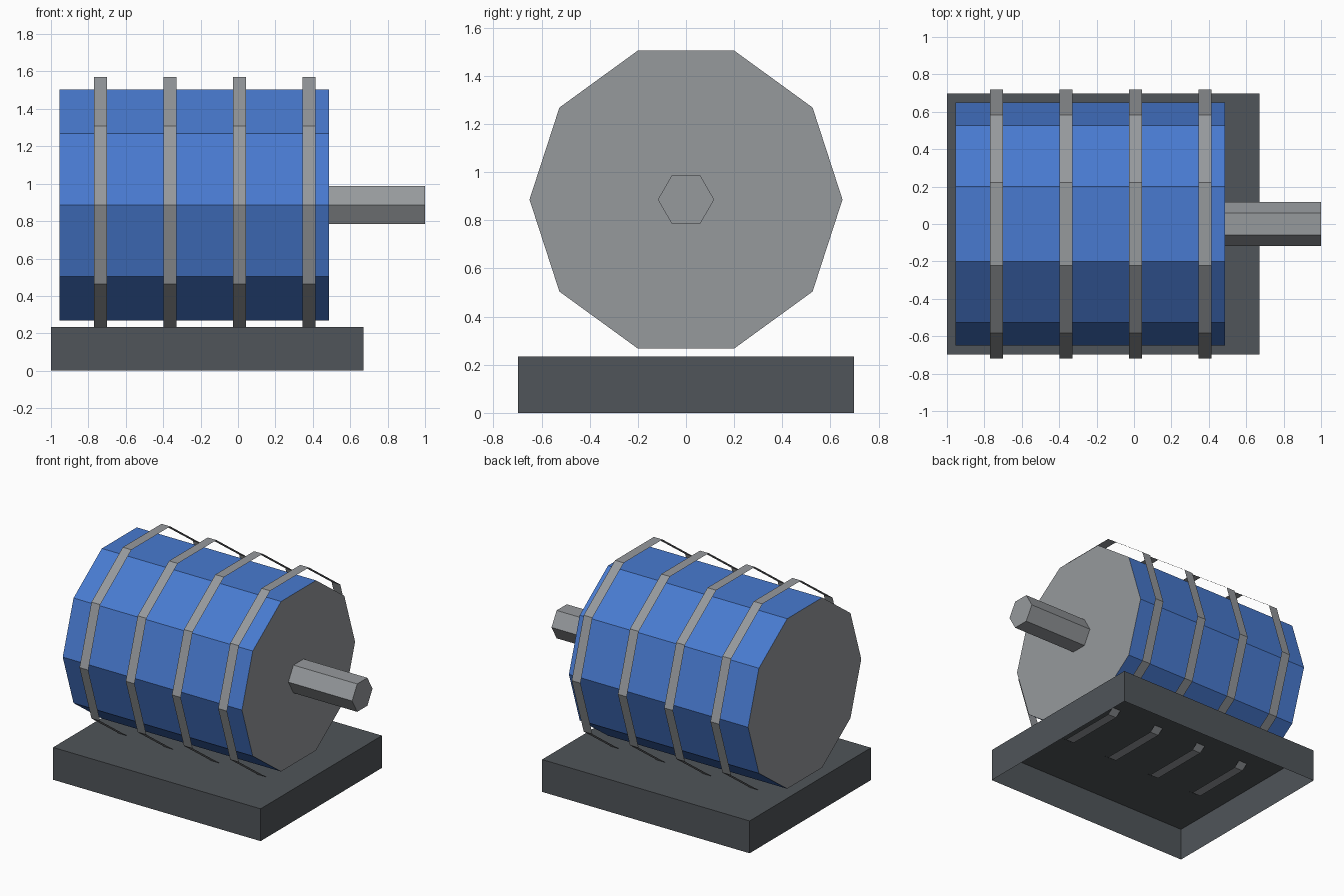
import bpy
import bmesh
from math import pi
from mathutils import Matrix

default = bpy.data.objects.get("Cube")
if default:
    bpy.data.objects.remove(default, do_unlink=True)


def material(name, rgb):
    mat = bpy.data.materials.new(name)
    mat.use_nodes = True
    mat.diffuse_color = (*rgb, 1)
    mat.node_tree.nodes["Principled BSDF"].inputs["Base Color"].default_value = (*rgb, 1)
    return mat


BLUE = material("blue paint", (0.065, 0.195, 0.63))
STEEL = material("steel grey", (0.305, 0.32, 0.335))
DARK = material("dark grey", (0.08, 0.09, 0.1))

AXIS_Z = 0.886


def add_object(name, bm, *mats):
    mesh = bpy.data.meshes.new(name)
    bm.to_mesh(mesh)
    bm.free()
    for mat in mats:
        mesh.materials.append(mat)
    obj = bpy.data.objects.new(name, mesh)
    bpy.context.collection.objects.link(obj)
    return obj


def prism(x0, x1, radius, sides, caps=True):
    """Prism along x on the motor axis, with corners pointing to +y and -y."""
    bm = bmesh.new()
    place = (Matrix.Translation(((x0 + x1) / 2, 0, AXIS_Z))
             @ Matrix.Rotation(pi / 2, 4, "X") @ Matrix.Rotation(pi / 2, 4, "Y"))
    bmesh.ops.create_cone(bm, cap_ends=caps, segments=sides, radius1=radius,
                          radius2=radius, depth=x1 - x0)
    # Put a corner on the local x axis, then turn the prism onto the x axis
    first = max(bm.verts, key=lambda v: v.co.x)
    turn = Matrix.Rotation(-first.co.to_2d().angle_signed((1, 0)) if abs(first.co.y) > 1e-4 else 0, 4, "Z")
    lay = Matrix(((0, 0, 1, 0), (1, 0, 0, 0), (0, 1, 0, 0), (0, 0, 0, 1)))
    place = Matrix.Translation(((x0 + x1) / 2, 0, AXIS_Z)) @ lay @ turn
    bm.transform(place)
    bm.normal_update()
    return bm


# Base: box open underneath
bm = bmesh.new()
bmesh.ops.create_cube(bm, size=1)
bm.transform(Matrix.Translation((-0.165, 0, 0.1175)) @ Matrix.Diagonal((1.67, 1.394, 0.235, 1)))
bm.normal_update()
bmesh.ops.delete(bm, geom=[f for f in bm.faces if f.normal.z < -0.5], context="FACES")
add_object("base", bm, DARK)

# Motor body: blue sides, steel ends
bm = prism(-0.955, 0.487, 0.65, 10)
for face in bm.faces:
    face.material_index = int(abs(face.normal.x) > 0.5)
add_object("motor_body", bm, BLUE, STEEL)

# Drive shaft
add_object("drive_shaft", prism(0.487, 1.0, 0.117, 6), STEEL)

# Thin bands around the body, open at the sides
for i in range(4):
    x = -0.736 + i * 0.372
    add_object(f"band_{i + 1}", prism(x - 0.035, x + 0.035, 0.72, 10, caps=False), STEEL)
